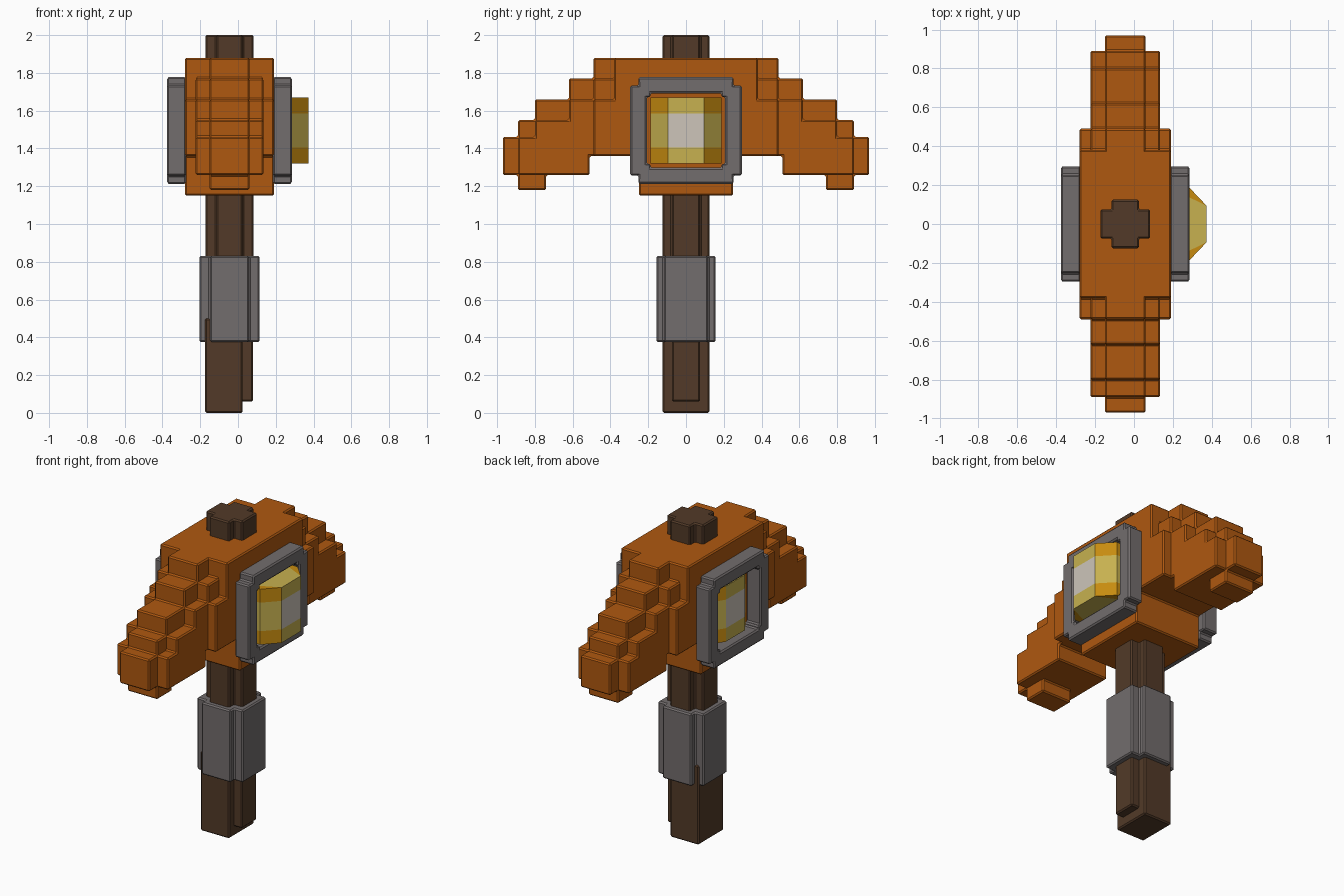
import bpy, bmesh

cube = bpy.data.objects.get("Cube")
if cube:
    bpy.data.objects.remove(cube, do_unlink=True)


def material(name, r, g, b):
    m = bpy.data.materials.new(name)
    m.use_nodes = True
    m.diffuse_color = (r, g, b, 1)
    bsdf = m.node_tree.nodes["Principled BSDF"]
    bsdf.inputs["Base Color"].default_value = (r, g, b, 1)
    bsdf.inputs["Roughness"].default_value = 0.8
    return m


orange = material("burnt orange", 0.43, 0.098, 0.005)
grey = material("stone grey", 0.17, 0.153, 0.153)
brown = material("dark wood", 0.084, 0.042, 0.021)
pale = material("pale glint", 0.61, 0.56, 0.49)
yellow = material("soft yellow", 0.57, 0.44, 0.08)
gold = material("deep gold", 0.57, 0.26, 0.005)

CX = -0.045   # centre line of head and handle


def finish(name, bm, mats, bevel=0.008):
    bmesh.ops.recalc_face_normals(bm, faces=bm.faces)
    mesh = bpy.data.meshes.new(name)
    bm.to_mesh(mesh)
    bm.free()
    obj = bpy.data.objects.new(name, mesh)
    bpy.context.collection.objects.link(obj)
    for m in mats:
        mesh.materials.append(m)
    if bevel:
        mod = obj.modifiers.new("soft edges", "BEVEL")
        mod.width = bevel
        mod.segments = 1
        mod.limit_method = "ANGLE"
    return obj


def extrude(bm, faces, offset):
    new = bmesh.ops.extrude_face_region(bm, geom=faces)["geom"]
    verts = [v for v in new if isinstance(v, bmesh.types.BMVert)]
    bmesh.ops.translate(bm, vec=offset, verts=verts)


def prism(name, points, offset, mat):
    bm = bmesh.new()
    face = bm.faces.new([bm.verts.new(p) for p in points])
    extrude(bm, [face], offset)
    return finish(name, bm, [mat])


def notched(hx, hy, nx, ny):
    """Rectangle outline with a square step cut from each corner."""
    quarter = [(hx, hy - ny), (hx - nx, hy - ny), (hx - nx, hy)]
    out = []
    for sx, sy in ((1, 1), (-1, 1), (-1, -1), (1, -1)):
        q = quarter if sx * sy > 0 else quarter[::-1]
        out += [(sx * a, sy * b) for a, b in q]
    return out


def post(name, half_x, half_y, nx, ny, z0, z1, mat):
    pts = [(CX + x, y, z0) for x, y in notched(half_x, half_y, nx, ny)]
    return prism(name, pts, (0, 0, z1 - z0), mat)


# Handle: cross-shaped shaft, chunkier foot, wrapped grip
post("handle_shaft", 0.128, 0.125, 0.058, 0.05, 0.4, 2.0, brown)
foot = [(-0.175, -0.125), (0.025, -0.125), (0.025, 0.125), (-0.175, 0.125)]
prism("handle_foot", [(x, y, 0) for x, y in foot], (0, 0, 0.5), brown)
rib = [(0, -0.075), (0.08, -0.075), (0.08, 0.075), (0, 0.075)]
prism("handle_rib", [(x, y, 0.06) for x, y in rib], (0, 0, 0.44), brown)
post("handle_grip", 0.16, 0.157, 0.058, 0.04, 0.375, 0.83, grey)


# Head: three stepped slabs, each (reach, height to drop or rise to)
def slab(name, half_width, steps, top=1.88):
    side, z = [], top
    for y, z_next in steps:
        side += [(y, z), (y, z_next)]
        z = z_next
    outline = side + [(-y, z) for y, z in reversed(side)]
    pts = [(CX - half_width, y, z) for y, z in outline]
    return prism(name, pts, (2 * half_width, 0, 0), orange)


slab("head_core", 0.105, [(0.49, 1.77), (0.62, 1.66), (0.80, 1.55), (0.89, 1.46),
                          (0.97, 1.26), (0.89, 1.18), (0.74, 1.26), (0.51, 1.36),
                          (0.25, 1.15)])
slab("head_middle", 0.18, [(0.38, 1.77), (0.49, 1.66), (0.62, 1.55), (0.80, 1.46),
                           (0.89, 1.26), (0.51, 1.36), (0.25, 1.15)])
slab("head_cheeks", 0.235, [(0.38, 1.66), (0.49, 1.36), (0.25, 1.15)])

GZ = 1.495    # gem centre height


def frame(name, x, depth):
    bm = bmesh.new()
    rings = []
    for half_y, half_z, n in ((0.297, 0.282, 0.045), (0.207, 0.197, 0.02)):
        rings.append([bm.verts.new((x, y, GZ + z))
                      for y, z in notched(half_y, half_z, n, n)])
    outer, inner = rings
    count = len(outer)
    faces = [bm.faces.new((outer[i], outer[(i + 1) % count],
                           inner[(i + 1) % count], inner[i])) for i in range(count)]
    extrude(bm, faces, (depth, 0, 0))
    finish(name, bm, [grey])


def gem(name, base, shoulder, front):
    """Faceted bar: colour grows deeper from the middle to the corners."""
    bm = bmesh.new()
    profile = [(base, -0.187), (shoulder, -0.187), (front, -0.095),
               (front, 0.095), (shoulder, 0.187), (base, 0.187)]
    levels = (-0.175, -0.09, 0.09, 0.175)
    rows = [[bm.verts.new((x, y, GZ + h)) for x, y in profile] for h in levels]
    for low, high in zip(rows, rows[1:]):
        for i in range(len(profile) - 1):
            bm.faces.new((low[i], low[i + 1], high[i + 1], high[i]))
    # top and bottom caps split at the glint lines
    for row in (rows[0], rows[-1]):
        bm.faces.new((row[0], row[1], row[2]))
        bm.faces.new((row[0], row[2], row[3], row[5]))
        bm.faces.new((row[5], row[3], row[4]))
    for f in bm.faces:
        c = f.calc_center_median()
        f.material_index = (abs(c.y) > 0.08) + (abs(c.z - GZ) > 0.1)
    finish(name, bm, [pale, yellow, gold], bevel=0)


# Framed gems: proud on one cheek, sunken on the other
frame("left_frame", 0.185, 0.1)
gem("left_gem", 0.18, 0.285, 0.372)
frame("right_frame", -0.275, -0.1)
gem("right_gem", -0.27, -0.285, -0.345)
